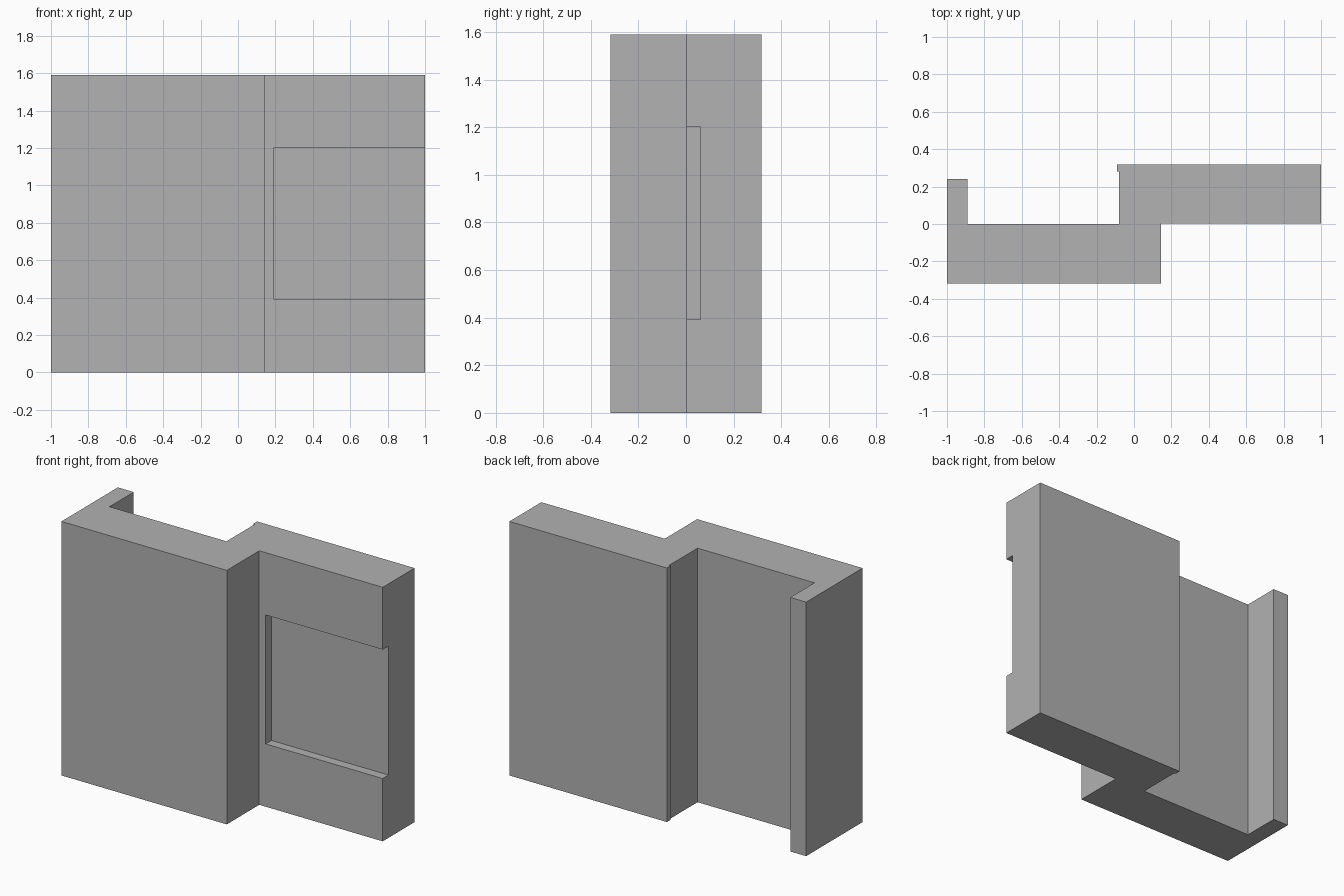
import bpy
import bmesh

if "Cube" in bpy.data.objects:
    bpy.data.objects.remove(bpy.data.objects["Cube"])

H = 1.59

grey = bpy.data.materials.new("plain_grey")
grey.diffuse_color = (0.445, 0.445, 0.445, 1)
grey.use_nodes = True
grey.node_tree.nodes["Principled BSDF"].inputs["Base Color"].default_value = grey.diffuse_color


def finish(bm, name):
    bmesh.ops.recalc_face_normals(bm, faces=bm.faces[:])
    mesh = bpy.data.meshes.new(name)
    bm.to_mesh(mesh)
    bm.free()
    obj = bpy.data.objects.new(name, mesh)
    bpy.context.collection.objects.link(obj)
    return obj


def box(name, lo, hi):
    bm = bmesh.new()
    bmesh.ops.create_cube(bm, size=1)
    for v in bm.verts:
        v.co = [(l + h) / 2 + c * (h - l) for l, h, c in zip(lo, hi, v.co)]
    return finish(bm, name)


def cylinder(name, x, z, radius, y0, y1):
    """Cylinder running along y from y0 to y1."""
    bm = bmesh.new()
    bmesh.ops.create_cone(bm, cap_ends=True, segments=64,
                          radius1=radius, radius2=radius, depth=1)
    for v in bm.verts:
        a, b, c = v.co
        v.co = (x + a, y0 + (c + 0.5) * (y1 - y0), z + b)
    return finish(bm, name)


# Stepped bracket: plan profile extruded upwards
profile = [(-1, -0.318), (0.145, -0.318), (0.145, 0.003), (1, 0.003),
           (1, 0.318), (-0.09, 0.318), (-0.09, 0.28), (-0.08, 0.28),
           (-0.08, 0), (-0.89, 0), (-0.89, 0.24), (-1, 0.24)]
bm = bmesh.new()
base = bm.faces.new([bm.verts.new((x, y, 0)) for x, y in profile])
top = bmesh.ops.extrude_face_region(bm, geom=[base])["geom"]
bmesh.ops.translate(bm, vec=(0, 0, H),
                    verts=[g for g in top if isinstance(g, bmesh.types.BMVert)])
bracket = finish(bm, "bracket")
bracket.data.materials.append(grey)

# Shallow front pocket, open on the right edge
cutters = [box("pocket_cutter", (0.19, -0.1, 0.393), (1.1, 0.06, 1.2))]

# Two counterbored screw holes
for z in (0.398, 1.193):
    cutters.append(cylinder("counterbore_cutter", -0.486, z, 0.2, -0.5, -0.115))
    cutters.append(cylinder("screw_hole_cutter", -0.486, z, 0.112, -0.4, 0.1))

bpy.context.view_layer.objects.active = bracket
bracket.select_set(True)
for c in cutters:
    mod = bracket.modifiers.new("cut", 'BOOLEAN')
    mod.operation = 'DIFFERENCE'
    mod.solver = 'EXACT'
    mod.object = c
    bpy.ops.object.modifier_apply(modifier=mod.name)
for c in cutters:
    bpy.data.objects.remove(c, do_unlink=True)

bpy.ops.object.shade_smooth_by_angle(angle=0.5)
